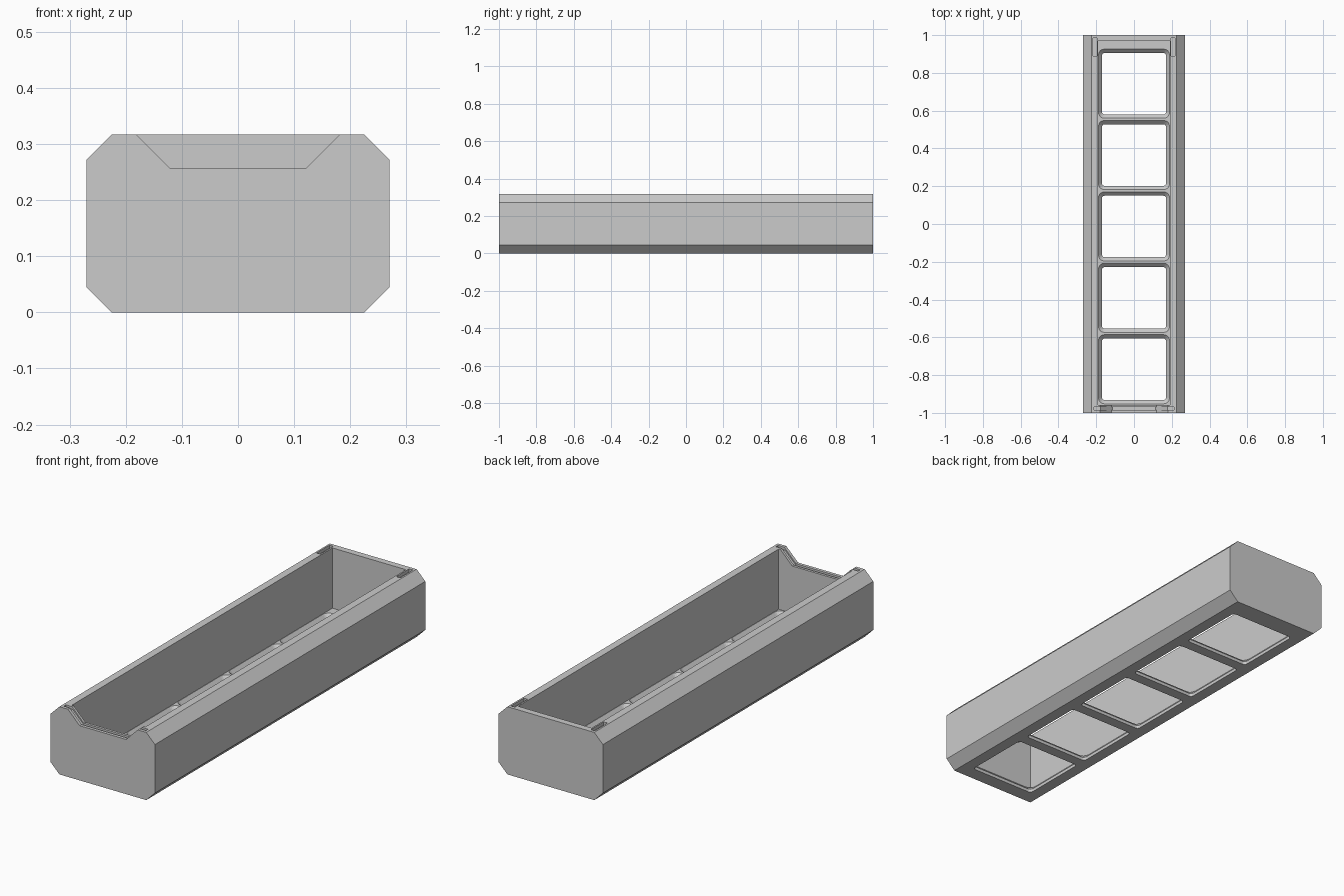
import bpy
import math

old = bpy.data.objects.get("Cube")
if old:
    bpy.data.objects.remove(old, do_unlink=True)

W, H, BEVEL = 0.27, 0.317, 0.045
FLOOR = 0.035
FRONT, BACK = -0.957, 0.97      # inner faces of the end walls

grey = bpy.data.materials.new("plain grey")
grey.use_nodes = True
grey.diffuse_color = (0.6, 0.6, 0.6, 1)
grey.node_tree.nodes["Principled BSDF"].inputs["Base Color"].default_value = (0.6, 0.6, 0.6, 1)


def loft(name, rings):
    """Closed solid through matching rings of points."""
    n = len(rings[0])
    verts = [p for ring in rings for p in ring]
    faces = [list(range(n))[::-1], [len(verts) - n + i for i in range(n)]]
    for r in range(len(rings) - 1):
        for i in range(n):
            j = (i + 1) % n
            faces.append([r * n + i, r * n + j, (r + 1) * n + j, (r + 1) * n + i])
    mesh = bpy.data.meshes.new(name)
    mesh.from_pydata(verts, [], faces)
    mesh.materials.append(grey)
    obj = bpy.data.objects.new(name, mesh)
    bpy.context.collection.objects.link(obj)
    return obj


def prism(name, profile, y0, y1):
    """Extrude an anticlockwise (x, z) profile along y."""
    return loft(name, [[(x, y, z) for x, z in profile] for y in (y1, y0)])


def box(name, x0, x1, y0, y1, z0, z1):
    return prism(name, [(x0, z0), (x1, z0), (x1, z1), (x0, z1)], y0, y1)


def rounded(cy, hx, hy, r, z, steps=4):
    """Rounded rectangle ring at height z."""
    pts = []
    for q, (sx, sy) in enumerate([(1, 1), (-1, 1), (-1, -1), (1, -1)]):
        for k in range(steps + 1):
            a = math.pi / 2 * (q + k / steps)
            pts.append((sx * (hx - r) + r * math.cos(a),
                        cy + sy * (hy - r) + r * math.sin(a), z))
    return pts


def cut(body, cutter):
    cutter.hide_render = True
    mod = body.modifiers.new("cut", "BOOLEAN")
    mod.operation = "DIFFERENCE"
    mod.solver = "EXACT"
    mod.object = cutter
    bpy.context.view_layer.objects.active = body
    bpy.ops.object.modifier_apply(modifier=mod.name)
    bpy.data.objects.remove(cutter, do_unlink=True)


# Bevelled outer block
I = W - BEVEL
outline = [(-I, 0), (I, 0), (W, BEVEL), (W, H - BEVEL),
           (I, H), (-I, H), (-W, H - BEVEL), (-W, BEVEL)]
tray = prism("tray_body", outline, -1, 1)

# Long cavity
cut(tray, box("cavity", -0.19, 0.19, FRONT, BACK, FLOOR, 0.5))

# Sloped notch in the front wall
top = 0.04
notch = [(-0.12, 0.256), (0.12, 0.256), (0.181 + top, H + top), (-0.181 - top, H + top)]
cut(tray, prism("front_notch", notch, -1.1, FRONT + 0.02))

# Thin groove that follows the notch
d = 0.012
groove = [(-0.115, 0.256 - d), (0.115, 0.256 - d), (0.178, H - d), (0.213, H - d),
          (0.213, H + top), (-0.213, H + top), (-0.213, H - d), (-0.178, H - d)]
cut(tray, prism("front_groove", groove, -0.985, -0.969))

# Short slots beside the back wall
for side in (-1, 1):
    x = side * 0.207
    cut(tray, box("back_slot", x - 0.01, x + 0.01, 0.89, 0.985, H - 0.015, 0.4))

# Row of floor openings that flare upward
for i in range(5):
    cy = 0.743 - 0.378 * i
    cut(tray, loft("floor_opening", [
        rounded(cy, 0.17, 0.163, 0.015, -0.05),
        rounded(cy, 0.17, 0.163, 0.015, 0.015),
        rounded(cy, 0.188, 0.183, 0.03, FLOOR),
        rounded(cy, 0.188, 0.183, 0.03, FLOOR + 0.03)]))
